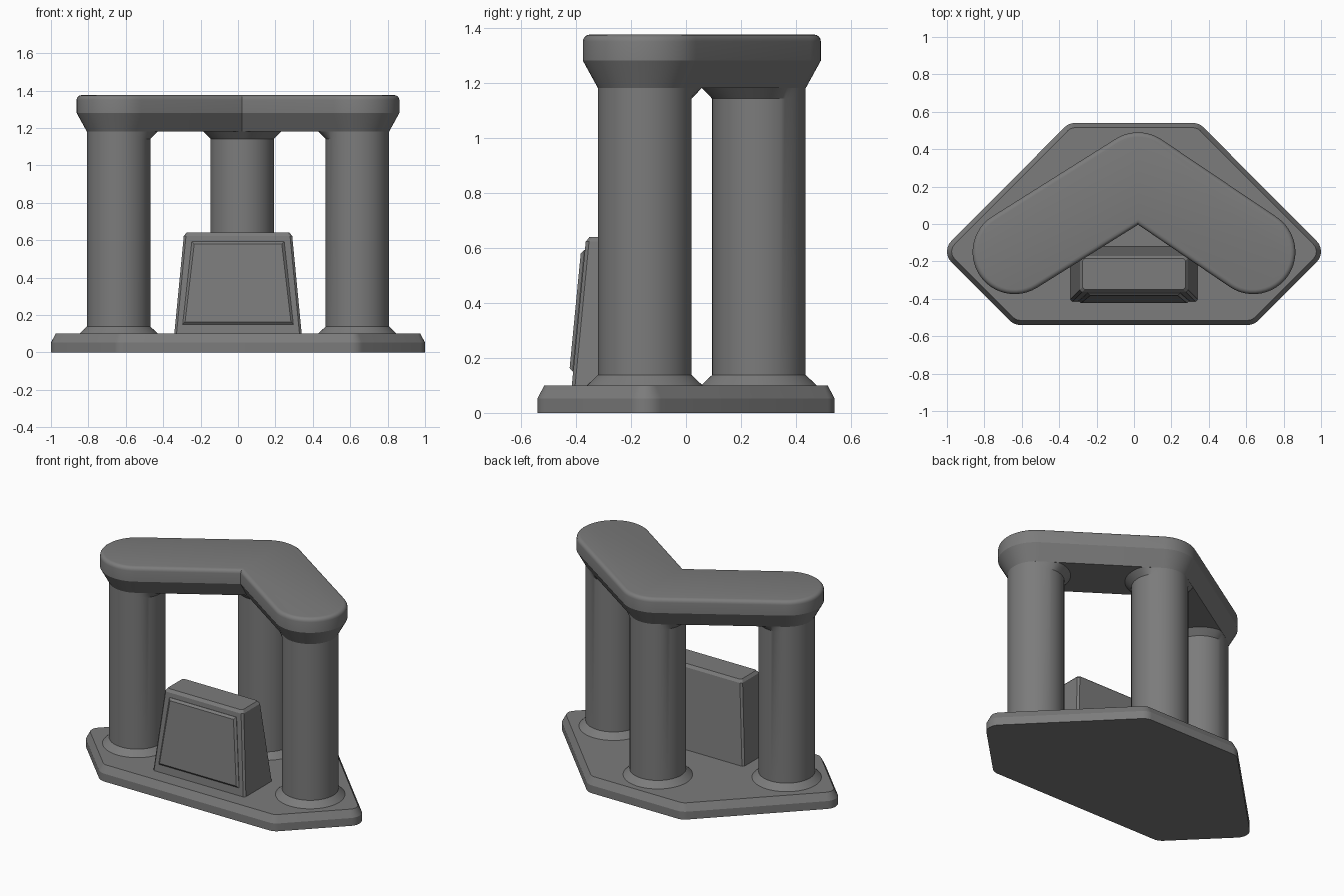
import bpy, math
from mathutils import Vector

if "Cube" in bpy.data.objects:
    bpy.data.objects.remove(bpy.data.objects["Cube"])

stone = bpy.data.materials.new("grey_stone")
stone.diffuse_color = (0.2, 0.2, 0.2, 1)
stone.use_nodes = True
stone.node_tree.nodes["Principled BSDF"].inputs["Base Color"].default_value = stone.diffuse_color


def loft(name, rings, smooth=True):
    """Skin equal-length counter-clockwise rings and cap both ends."""
    n = len(rings[0])
    verts = [p for ring in rings for p in ring]
    faces = [tuple(reversed(range(n))), tuple(range(len(verts) - n, len(verts)))]
    for r in range(len(rings) - 1):
        for i in range(n):
            j = (i + 1) % n
            faces.append((r * n + i, r * n + j, r * n + n + j, r * n + n + i))
    mesh = bpy.data.meshes.new(name)
    mesh.from_pydata(verts, [], faces)
    mesh.materials.append(stone)
    obj = bpy.data.objects.new(name, mesh)
    bpy.context.collection.objects.link(obj)
    if smooth:
        bpy.ops.object.select_all(action='DESELECT')
        obj.select_set(True)
        bpy.context.view_layer.objects.active = obj
        bpy.ops.object.shade_smooth_by_angle(angle=math.radians(25))
    return obj


def arc(c, r, a0, a1, z, steps):
    return [(c[0] + r * math.cos(a0 + (a1 - a0) * i / steps),
             c[1] + r * math.sin(a0 + (a1 - a0) * i / steps), z) for i in range(steps + 1)]


# Base plate: hexagon with rounded corners and a chamfered top edge
def base_ring(r, z):
    corners = [(0.607, -0.46, -90, -45), (0.92, -0.1475, -45, 45), (0.315, 0.46, 45, 90),
               (-0.315, 0.46, 90, 135), (-0.92, -0.1475, 135, 225), (-0.607, -0.46, 225, 270)]
    return [p for x, y, a, b in corners
            for p in arc((x, y), r, math.radians(a), math.radians(b), z, 6)]


loft("base_plate", [base_ring(0.08, 0), base_ring(0.08, 0.052), base_ring(0.055, 0.1)])

# Column centres, which also define the bent centre line of the top slab
left, middle, right = Vector((-0.638, -0.15)), Vector((0.022, 0.265)), Vector((0.638, -0.15))
arm_l, arm_r = middle - left, right - middle
norm_l = math.atan2(arm_l.y, arm_l.x) + math.pi / 2
norm_r = math.atan2(arm_r.y, arm_r.x) + math.pi / 2
lean = (math.sin(norm_l) + math.sin(norm_r)) / 2


# Top slab: V-shaped, rounded ends, tapered underside, rounded top edge
def slab_ring(w, z):
    return (arc(right, w, norm_r - math.pi, norm_r, z, 24)
            + arc(middle, w, norm_r, norm_l, z, 12)
            + arc(left, w, norm_l, norm_l + math.pi, z, 24)
            + [(middle.x, middle.y - w / lean, z)])


slab = [slab_ring(0.17, 1.18), slab_ring(0.225, 1.28)]
for k in range(5):
    a = math.radians(22.5 * k)
    slab.append(slab_ring(0.2 + 0.025 * math.cos(a), 1.35 + 0.025 * math.sin(a)))
loft("top_slab", slab)


def slab_distance(p):
    """Distance from a point to the slab centre line."""
    best = 9
    for a, b in ((left, middle), (middle, right)):
        t = max(0, min(1, (p - a).dot(b - a) / (b - a).length_squared))
        best = min(best, (p - a - (b - a) * t).length)
    return best


# Columns with a flared foot and a collar that stays inside the slab underside
def collar_ring(c, z, sides=64):
    ring = []
    for i in range(sides):
        d = Vector((math.cos(math.tau * i / sides), math.sin(math.tau * i / sides)))
        r = 0.21
        while r > 0.17 and slab_distance(c + d * r) > 0.1705:
            r -= 0.001
        p = c + d * max(r, 0.17)
        ring.append((p.x, p.y, z))
    return ring


for side, c in (("left", left), ("middle", middle), ("right", right)):
    rings = [arc(c, r, 0, math.tau, z, 64)[:-1]
             for r, z in ((0.21, 0.095), (0.21, 0.1), (0.17, 0.138), (0.17, 1.142))]
    loft(side + "_column", rings + [collar_ring(c, 1.182)])


# Plinth: tapered block with chamfered edges
def block_ring(hx, hy, z, c=0.012):
    y0 = -0.2675
    return [(x, y0 + y, z) for x, y in (
        (-hx + c, -hy), (hx - c, -hy), (hx, -hy + c), (hx, hy - c),
        (hx - c, hy), (-hx + c, hy), (-hx, hy - c), (-hx, -hy + c))]


loft("plinth", [block_ring(0.341, 0.148, 0.095), block_ring(0.29, 0.097, 0.622),
                block_ring(0.276, 0.083, 0.64)], smooth=False)


# Raised panel on the sloped front of the plinth
def panel_ring(inset, lift):
    pts = []
    for sx, hx, z in ((-1, 0.296, 0.15), (1, 0.296, 0.15), (1, 0.247, 0.592), (-1, 0.247, 0.592)):
        z += inset if z < 0.3 else -inset
        front = -0.4155 + (z - 0.095) * 0.0968
        pts.append((sx * (hx - inset), front - lift, z))
    return pts


loft("plinth_panel", [panel_ring(0, -0.005), panel_ring(0, 0.002), panel_ring(0.013, 0.014)],
     smooth=False)
